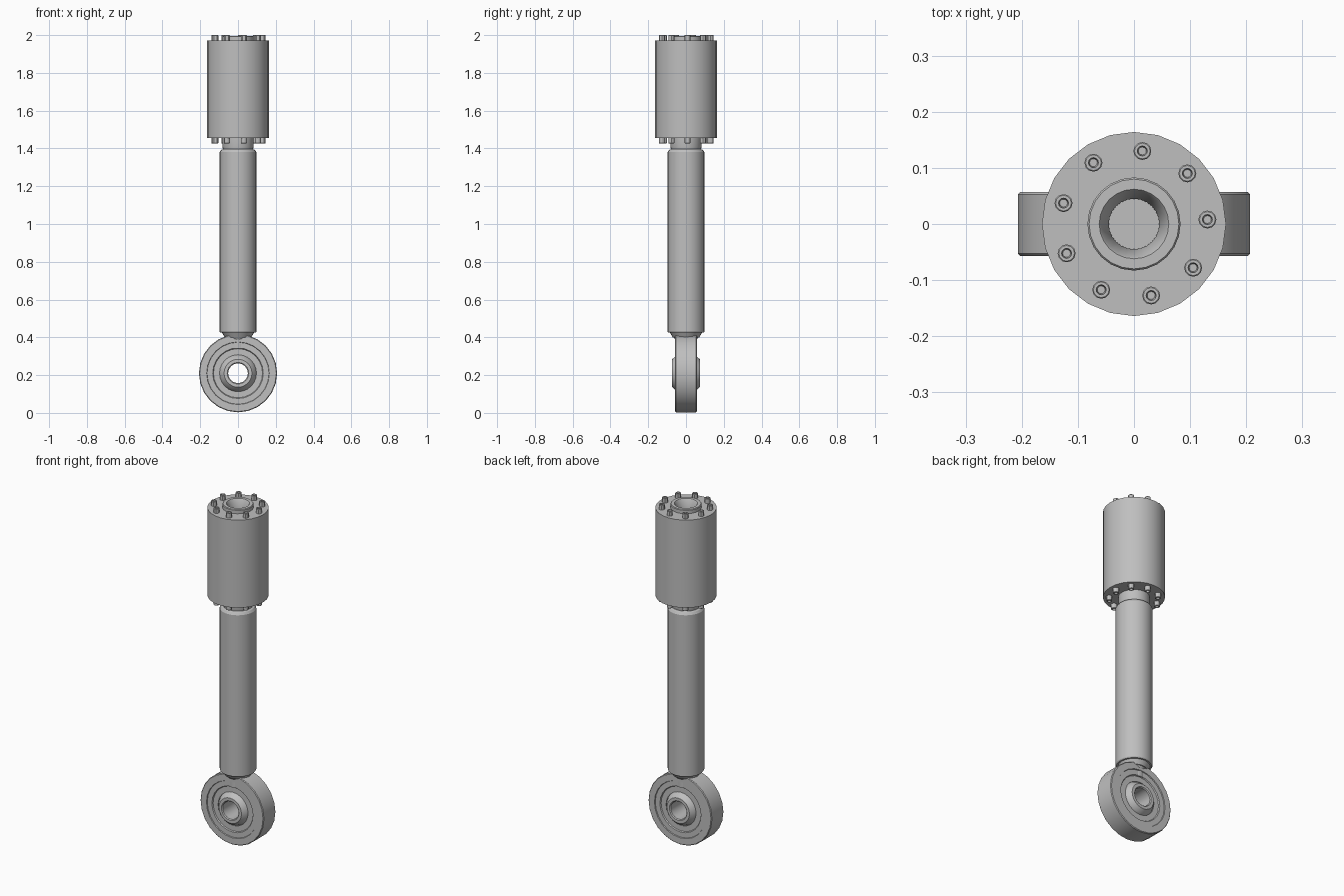
import bpy, bmesh, math
from mathutils import Matrix

cube = bpy.data.objects.get("Cube")
if cube:
    bpy.data.objects.remove(cube, do_unlink=True)

steel = bpy.data.materials.new("grey steel")
steel.use_nodes = True
grey = (0.52, 0.52, 0.52, 1)
steel.diffuse_color = grey
steel.node_tree.nodes["Principled BSDF"].inputs["Base Color"].default_value = grey


def lathe(name, profile, sides, matrix=Matrix(), closed=False, turn=0.0):
    """Spin a (radius, height) profile about z; radius 0 makes a pole."""
    bm = bmesh.new()
    rings = []
    for r, z in profile:
        if r == 0:
            rings.append([bm.verts.new((0, 0, z))] * sides)
        else:
            angles = [turn + math.tau * i / sides for i in range(sides)]
            rings.append([bm.verts.new((r * math.cos(a), r * math.sin(a), z)) for a in angles])
    pairs = list(zip(rings, rings[1:]))
    if closed:
        pairs.append((rings[-1], rings[0]))
    for low, high in pairs:
        for i in range(sides):
            j = (i + 1) % sides
            corners = list(dict.fromkeys((low[i], low[j], high[j], high[i])))
            bm.faces.new(corners)
    bmesh.ops.recalc_face_normals(bm, faces=bm.faces)
    bm.transform(matrix)
    mesh = bpy.data.meshes.new(name)
    bm.to_mesh(mesh)
    bm.free()
    mesh.materials.append(steel)
    obj = bpy.data.objects.new(name, mesh)
    bpy.context.collection.objects.link(obj)
    bpy.ops.object.select_all(action="DESELECT")
    obj.select_set(True)
    bpy.context.view_layer.objects.active = obj
    bpy.ops.object.shade_smooth_by_angle(angle=math.radians(30))
    return obj


def mirrored(half):
    """Complete a profile with its mirror image below zero."""
    return half + [(r, -z) for r, z in reversed(half)]


# Housing with end faces, and its hollow top collar
lathe("housing", [(0, 1.455), (0.164, 1.455), (0.164, 1.972), (0.06, 1.972),
                  (0.045, 1.93), (0, 1.93)], 24)
lathe("top_collar", [(0.083, 1.96), (0.083, 1.992), (0.08, 1.996), (0.062, 1.996),
                     (0.059, 1.992), (0.045, 1.94), (0.045, 1.92)], 24)

# Long rod with chamfered ends and reduced necks
lathe("rod", [(0, 0.40), (0.07, 0.40), (0.085, 0.425), (0.094, 0.425), (0.098, 0.431),
              (0.098, 1.38), (0.09, 1.392), (0.08, 1.396), (0.083, 1.41),
              (0.083, 1.46), (0, 1.46)], 24)
lathe("eye_neck", [(0, 0.34), (0.055, 0.34), (0.055, 0.385), (0.075, 0.415),
                   (0.075, 0.43), (0, 0.43)], 24)

# Socket-head bolts around both ends
for end, base, direction in (("top", 1.97, 1), ("bottom", 1.457, -1)):
    for i in range(9):
        a = math.radians(3.5 + 40 * i)
        place = (Matrix.Translation((0.131 * math.cos(a), 0.131 * math.sin(a), base))
                 @ Matrix.Diagonal((1, 1, direction, 1)))
        lathe(f"{end}_bolt_{i + 1}", [(0, 0), (0.016, 0), (0.016, 0.028), (0.014, 0.03),
                                      (0.009, 0.03), (0.007, 0.014), (0, 0.014)], 12, place)

# Eye ring with concentric grooves, then the swivel ball, both lying along y
hub = Matrix.Translation((0, 0, 0.21)) @ Matrix.Rotation(math.pi / 2, 4, "X")
lathe("eye_ring", mirrored([(0.098, 0.046), (0.13, 0.046), (0.134, 0.052), (0.164, 0.052),
                            (0.166, 0.057), (0.203, 0.057), (0.207, 0.053)]),
      24, hub, closed=True)
lathe("swivel_ball", mirrored([(0.052, 0.068), (0.057, 0.073), (0.074, 0.073),
                               (0.09, 0.056), (0.1, 0.035), (0.105, 0.012)]),
      24, hub, closed=True)
